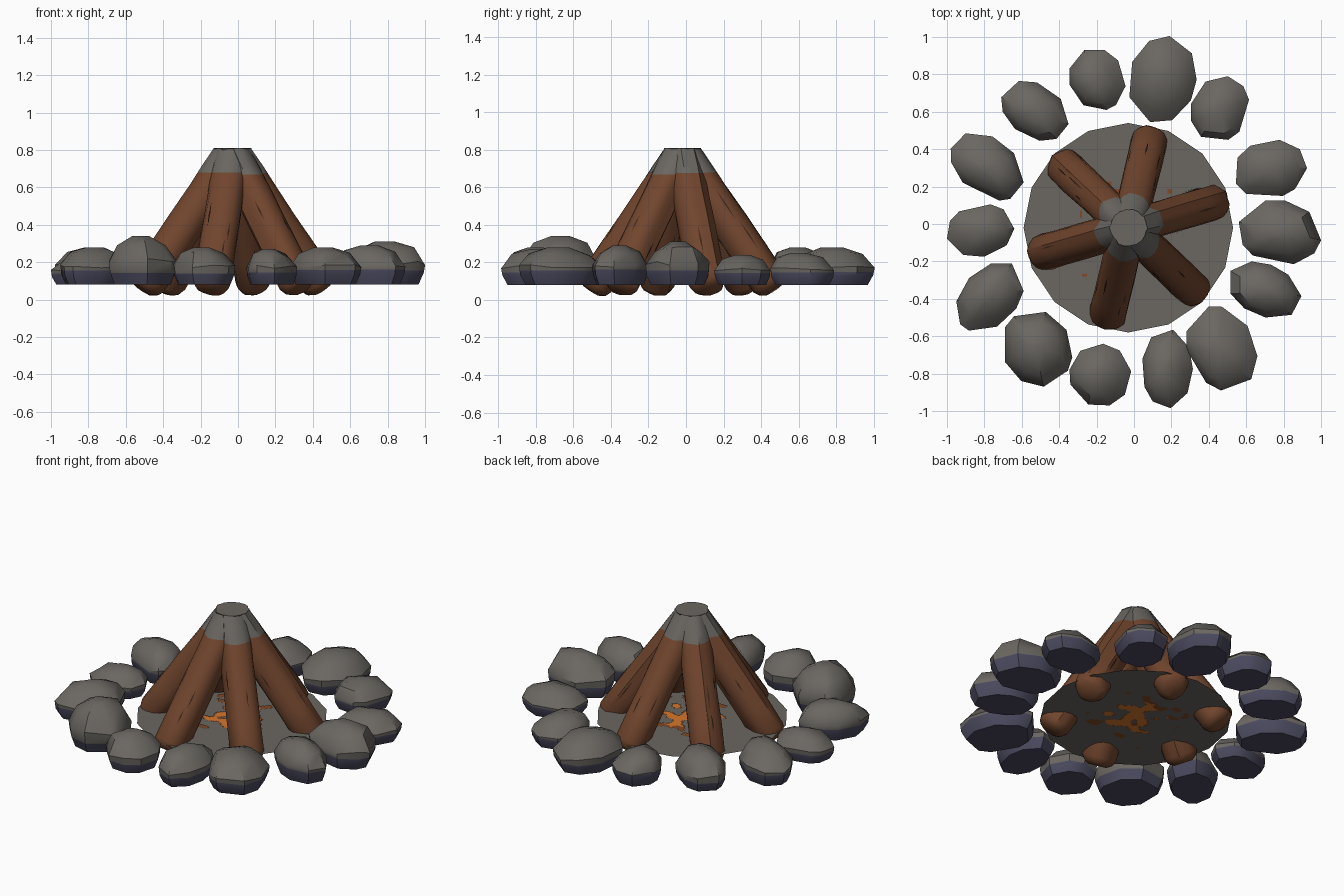
import bpy, bmesh, math, random
from mathutils import Vector, noise

if "Cube" in bpy.data.objects:
    bpy.data.objects.remove(bpy.data.objects["Cube"])

random.seed(4)
CX, CY = -0.03, -0.02


def material(name, rgb):
    m = bpy.data.materials.new(name)
    m.diffuse_color = (*rgb, 1)
    m.use_nodes = True
    m.node_tree.nodes["Principled BSDF"].inputs["Base Color"].default_value = m.diffuse_color
    return m


GREY = material("ash grey", (0.145, 0.135, 0.122))
BLUE = material("slate blue", (0.068, 0.066, 0.110))
BROWN = material("bark brown", (0.165, 0.060, 0.027))
DARK = material("dark bark", (0.050, 0.020, 0.010))
ORANGE = material("ember orange", (0.68, 0.18, 0.025))
RUST = material("ember rust", (0.22, 0.065, 0.020))


def finish(bm, name, mats, angle=None):
    me = bpy.data.meshes.new(name)
    bm.to_mesh(me)
    bm.free()
    ob = bpy.data.objects.new(name, me)
    bpy.context.collection.objects.link(ob)
    for m in mats:
        me.materials.append(m)
    if angle:
        bpy.ops.object.select_all(action='DESELECT')
        ob.select_set(True)
        bpy.context.view_layer.objects.active = ob
        bpy.ops.object.shade_smooth_by_angle(angle=math.radians(angle))
    return ob


def loft(bm, rings):
    """Skin closed rings of points and cap both ends."""
    vs = [[bm.verts.new(p) for p in r] for r in rings]
    n = len(vs[0])
    for a, b in zip(vs, vs[1:]):
        for i in range(n):
            j = (i + 1) % n
            bm.faces.new((a[i], a[j], b[j], b[i]))
    bm.faces.new(vs[0][::-1])
    bm.faces.new(vs[-1])
    bmesh.ops.recalc_face_normals(bm, faces=bm.faces)


def cut(bm, z, remove_above=False):
    geom = bm.verts[:] + bm.edges[:] + bm.faces[:]
    r = bmesh.ops.bisect_plane(bm, geom=geom, plane_co=(0, 0, z), plane_no=(0, 0, 1),
                               clear_outer=remove_above)
    if remove_above:
        edges = [e for e in r["geom_cut"] if isinstance(e, bmesh.types.BMEdge)]
        bmesh.ops.contextual_create(bm, geom=edges)


# Ring of stones: x, y, half width, half depth, top height, skew
STONES = [
    (0.155, 0.775, 0.18, 0.23, 0.28, 0.1), (-0.195, 0.77, 0.15, 0.16, 0.26, -0.1),
    (-0.53, 0.605, 0.18, 0.16, 0.28, -0.3), (-0.785, 0.305, 0.195, 0.18, 0.28, -0.35),
    (-0.82, -0.035, 0.18, 0.14, 0.24, 0.1), (-0.77, -0.39, 0.18, 0.18, 0.28, 0.35),
    (-0.51, -0.67, 0.18, 0.20, 0.34, -0.1), (-0.18, -0.805, 0.165, 0.165, 0.28, 0),
    (0.18, -0.775, 0.135, 0.21, 0.27, 0), (0.47, -0.665, 0.19, 0.225, 0.28, -0.2),
    (0.705, -0.35, 0.19, 0.15, 0.29, -0.3), (0.78, -0.045, 0.22, 0.17, 0.31, -0.1),
    (0.735, 0.30, 0.19, 0.15, 0.24, 0.1), (0.46, 0.62, 0.155, 0.17, 0.25, 0.1)]
for k, (x, y, hx, hy, top, skew) in enumerate(STONES):
    n = 9
    angs = [2 * math.pi * (i + random.uniform(-.28, .28)) / n for i in range(n)]
    out = [(math.cos(a), math.sin(a + math.asin(skew))) for a in angs]

    def fit(v):
        lo, hi = min(v), max(v)
        return [2 * (q - lo) / (hi - lo) - 1 for q in v]
    out = list(zip(fit([p[0] for p in out]), fit([p[1] for p in out])))
    h = top - 0.08
    ox, oy = random.uniform(-.12, .12), random.uniform(-.12, .12)
    rings = []
    for s, f, jit in ((0.84, 0, 0), (0.97, .25, .04), (1.0, .5, .05), (0.72, .82, .06), (0.25, 1, 0)):
        shift = max(0, f - .5) * 2
        rings.append([Vector((x + hx * (px * s + ox * shift), y + hy * (py * s + oy * shift),
                              0.08 + h * (f + random.uniform(-jit, jit)))) for px, py in out])
    bm = bmesh.new()
    loft(bm, rings)
    line = 0.15 + random.uniform(-.012, .012)
    cut(bm, line)
    for f in bm.faces:
        f.material_index = int(f.calc_center_median().z < line)
    finish(bm, f"stone_{k + 1}", [GREY, BLUE], 38)

# Leaning logs with ashen tips
for k in range(6):
    a = math.radians(16.5 + 60 * k)
    rad = Vector((math.cos(a), math.sin(a), 0))
    side = Vector((-math.sin(a), math.cos(a), 0))
    axis = (Vector((0, 0, 1)) - rad * 0.69).normalized()
    up = axis.cross(side)
    foot = Vector((CX, CY, 0.07)) + rad * 0.49
    n = 16
    ridge = [random.uniform(.92, 1.04) for _ in range(n)]
    rings = []
    for d, r in ((-.02, .055), (0, .085), (.03, .1), (.2, .1), (.4, .099), (.6, .098), (.72, .098), (.98, .08)):
        c = foot + axis * d
        if d > .9:
            c += rad * 0.02
        rings.append([c + (side * math.cos(t) + up * math.sin(t)) * r * ridge[i] * random.uniform(.975, 1.025)
                      for i, t in enumerate(2 * math.pi * j / n for j in range(n))])
    bm = bmesh.new()
    loft(bm, rings)
    line = 0.675 + random.uniform(-.01, .01)
    cut(bm, line)
    cut(bm, 0.81, True)
    for f in bm.faces:
        f.material_index = int(f.calc_center_median().z > line)
    finish(bm, f"log_{k + 1}", [BROWN, GREY], 40)

    # Thin dark bark cracks lying along the log
    bm = bmesh.new()
    for _ in range(5):
        t, d0, ln = random.uniform(0, 6.28), random.uniform(.08, .4), random.uniform(.08, .2)
        pts = []
        for d, w in ((d0, 0), (d0 + ln / 2, .05), (d0 + ln, 0), (d0 + ln / 2, -.05)):
            pts.append(bm.verts.new(foot + axis * d + (side * math.cos(t + w) + up * math.sin(t + w)) * .101))
        bm.faces.new(pts)
    finish(bm, f"bark_cracks_{k + 1}", [DARK])

# Ash bed
bm = bmesh.new()
bmesh.ops.create_circle(bm, cap_ends=True, segments=16, radius=0.56)
bmesh.ops.translate(bm, verts=bm.verts, vec=(CX, CY, 0.118))
finish(bm, "ash_bed", [GREY])

# Glowing ember patches, seen above and below the bed
for name, z in (("embers_top", 0.122), ("embers_underside", 0.114)):
    bm = bmesh.new()
    bmesh.ops.create_grid(bm, x_segments=40, y_segments=40, size=0.26)
    gone = []
    for f in bm.faces:
        c = f.calc_center_median()
        v = noise.noise(Vector((c.x * 13, c.y * 13, 3.3))) + 0.45 - c.length * 2.9
        if v < 0:
            gone.append(f)
        f.material_index = int(v < 0.09 or c.length > .19)
    bmesh.ops.delete(bm, geom=gone, context='FACES')
    bmesh.ops.translate(bm, verts=bm.verts, vec=(CX, CY, z))
    finish(bm, name, [ORANGE, RUST])
